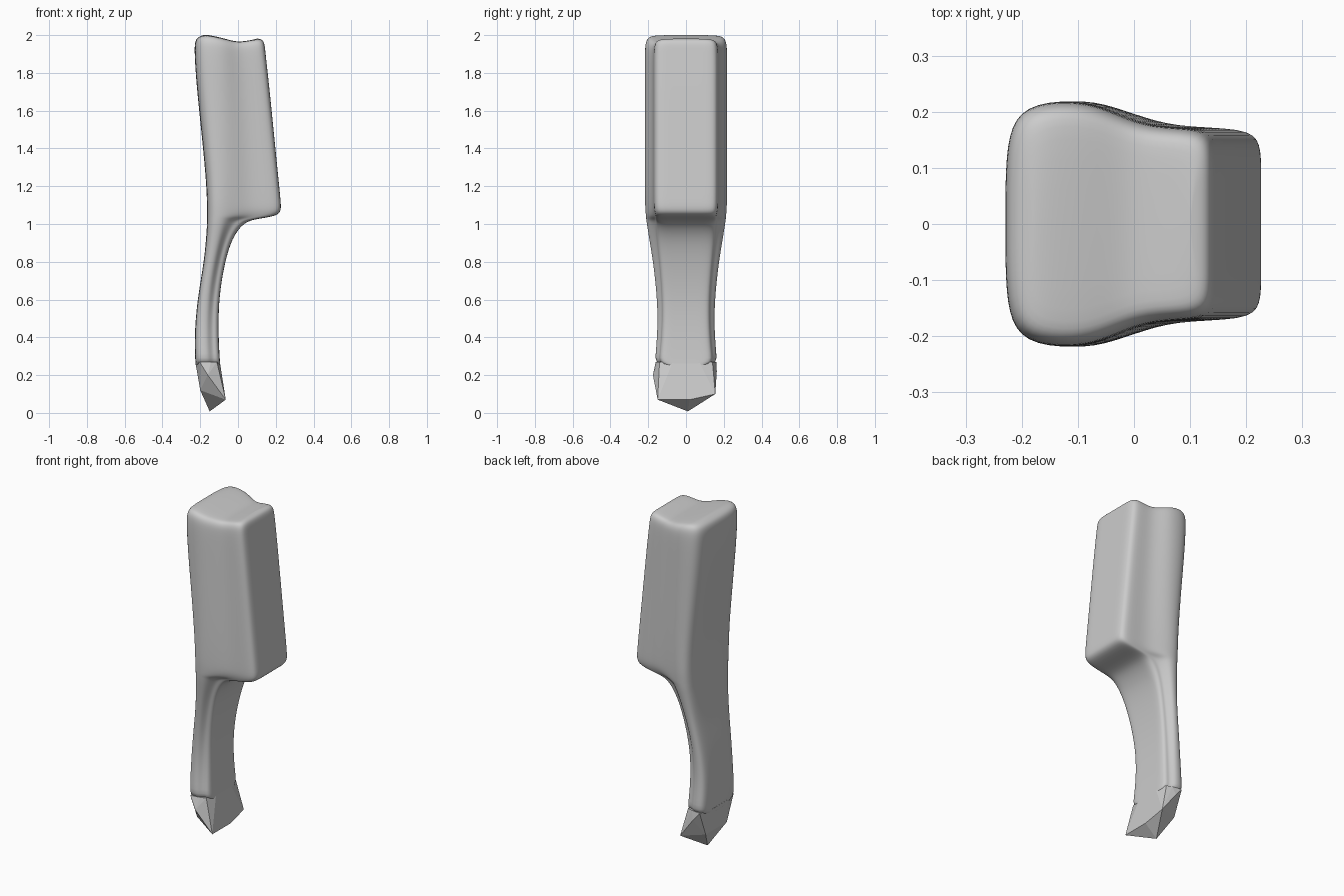
import bpy, bmesh

if "Cube" in bpy.data.objects:
    bpy.data.objects.remove(bpy.data.objects["Cube"])

# Sections from grip to head: z, back x, side/front split x, front x, back half width, front half width
SECTIONS = [
    (0.24, -.222, -.16, -.093, .165, .145),
    (0.30, -.229, -.165, -.098, .164, .138),
    (0.45, -.229, -.17, -.105, .15, .125),
    (0.62, -.212, -.16, -.100, .155, .125),
    (0.80, -.180, -.13, -.070, .176, .140),
    (0.93, -.168, -.10, -.030, .198, .155),
    (1.00, -.164, -.085, .025, .210, .160),
    (1.025, -.164, -.08, .075, .213, .160),
    (1.04, -.164, -.075, .205, .215, .160),
    (1.07, -.164, -.075, .229, .217, .170),
    (1.12, -.164, -.075, .226, .220, .172),
    (1.25, -.170, -.07, .213, .221, .172),
    (1.50, -.195, -.075, .188, .221, .172),
    (1.75, -.221, -.085, .163, .221, .172),
    (1.92, -.231, -.09, .145, .221, .172),
    (1.972, -.228, -.09, .141, .216, .168),
    (1.995, -.215, -.09, .130, .200, .155),
    (2.0, -.18, -.09, .100, .165, .125),
]


def half_outline(xb, xm, xf, w, v):
    a, b = xm - xb, xf - xm
    r = min(.025, .25 * b)
    return [(xb, 0), (xb, .45 * w), (xb + .06 * a, .82 * w), (xb + .35 * a, .985 * w),
            (xm, w), (xm + .25 * b, v + .5 * (w - v)), (xm + .5 * b, v),
            (xf - r, v), (xf, v - r), (xf, .5 * v), (xf, 0)]


def dip(x):
    # saddle across the end of the head
    pts = [(-.24, -.01), (-.17, .003), (-.12, -.004), (-.06, -.022), (.0, -.038),
           (.06, -.030), (.11, -.015), (.15, -.02)]
    if x <= pts[0][0]:
        return pts[0][1]
    for (x0, d0), (x1, d1) in zip(pts, pts[1:]):
        if x <= x1:
            return d0 + (d1 - d0) * (x - x0) / (x1 - x0)
    return pts[-1][1]


def finish(bm, name):
    bmesh.ops.recalc_face_normals(bm, faces=bm.faces)
    me = bpy.data.meshes.new(name)
    bm.to_mesh(me)
    bm.free()
    ob = bpy.data.objects.new(name, me)
    bpy.context.collection.objects.link(ob)
    return ob


# Brush body: handle, back and bristle block in one smooth loft
bm = bmesh.new()
rings = []
for z, xb, xm, xf, w, v in SECTIONS:
    half = half_outline(xb, xm, xf, w, v)
    outline = half + [(x, -y) for x, y in half[-2:0:-1]]
    k = max(0, min(1, (z - 1.85) / .12))
    rings.append([bm.verts.new((x, y, z + k * dip(x))) for x, y in outline])
n = len(rings[0])
for lo, hi in zip(rings, rings[1:]):
    for i in range(n):
        j = (i + 1) % n
        bm.faces.new((lo[i], lo[j], hi[j], hi[i]))
for ring in (rings[0], rings[-1]):
    # end caps run in strips across the width
    for i in range(n // 2):
        quad = [ring[i], ring[i + 1], ring[-(i + 1)], ring[-i % n]]
        bm.faces.new(list(dict.fromkeys(quad)))
body = finish(bm, "brush_body")
sub = body.modifiers.new("smooth", 'SUBSURF')
sub.levels = sub.render_levels = 2
body.data.shade_smooth()

# Handle tip: faceted low-poly end
bm = bmesh.new()
top = [(x, s * y, .27) for x, y in half_outline(-.226, -.16, -.096, .163, .14)[1:-1:2] for s in (1, -1)]
tip = [(-.065, -.15, .07), (-.065, .02, .07), (-.07, .155, .10), (-.15, .01, .008),
       (-.20, -.10, .12), (-.20, .10, .12), (-.16, -.175, .20), (-.16, .163, .22)]
for p in top + tip:
    bm.verts.new(p)
bmesh.ops.convex_hull(bm, input=bm.verts)
finish(bm, "handle_tip")
